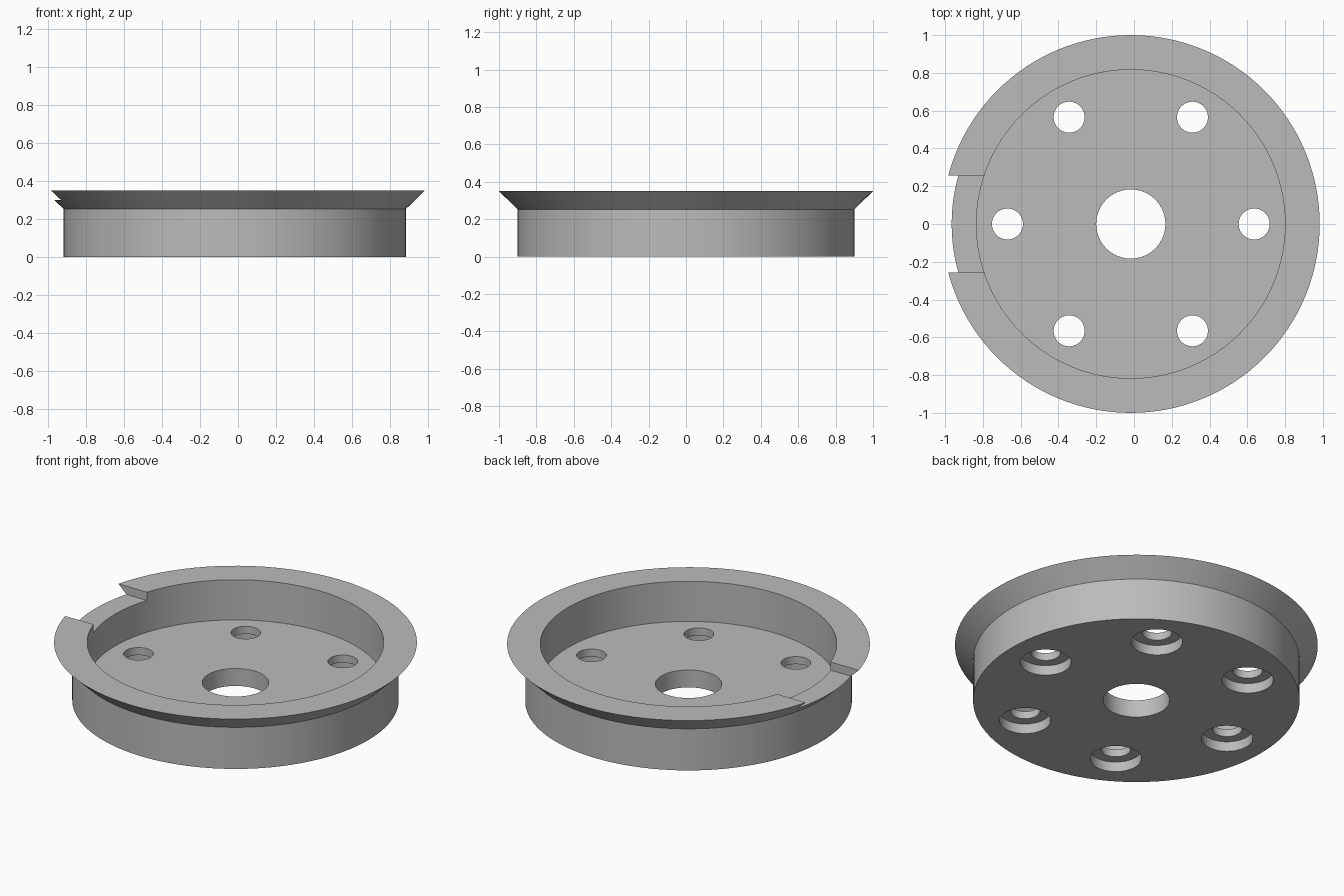
import bpy, bmesh, math
from mathutils import Matrix, Vector

CX = -0.017      # axis of the round body
SEGS = 128

cube = bpy.data.objects.get("Cube")
if cube:
    bpy.data.objects.remove(cube, do_unlink=True)

grey = bpy.data.materials.new("plain grey")
grey.use_nodes = True
colour = (0.5, 0.5, 0.5, 1)
grey.diffuse_color = colour
grey.node_tree.nodes["Principled BSDF"].inputs["Base Color"].default_value = colour


def make_object(name, bm):
    bmesh.ops.recalc_face_normals(bm, faces=bm.faces)
    mesh = bpy.data.meshes.new(name)
    bm.to_mesh(mesh)
    bm.free()
    mesh.materials.append(grey)
    obj = bpy.data.objects.new(name, mesh)
    bpy.context.collection.objects.link(obj)
    return obj


def lathe(name, profile):
    """Spin a closed (radius, height) outline about the body axis."""
    bm = bmesh.new()
    verts = [bm.verts.new((CX + r, 0, z)) for r, z in profile]
    edges = [bm.edges.new((a, b)) for a, b in zip(verts, verts[1:] + verts[:1])]
    bmesh.ops.spin(bm, geom=verts + edges, cent=(CX, 0, 0), axis=(0, 0, 1),
                   angle=math.tau, steps=SEGS, use_merge=True)
    bmesh.ops.remove_doubles(bm, verts=bm.verts, dist=1e-5)
    return make_object(name, bm)


def add_cylinder(bm, centre, radius, low, high):
    place = Matrix.Translation((centre.x, centre.y, (low + high) / 2))
    bmesh.ops.create_cone(bm, cap_ends=True, segments=64, radius1=radius,
                          radius2=radius, depth=high - low, matrix=place)


def cut(body, cutter):
    mod = body.modifiers.new(cutter.name, "BOOLEAN")
    mod.operation = "DIFFERENCE"
    mod.solver = "EXACT"
    mod.object = cutter
    bpy.context.view_layer.objects.active = body
    bpy.ops.object.modifier_apply(modifier=mod.name)
    bpy.data.objects.remove(cutter, do_unlink=True)


# Dish with a central bore, upright wall and flared rim
dish = lathe("flanged_dish", [
    (0.183, 0), (0.9, 0), (0.9, 0.253), (1.0, 0.35),
    (0.817, 0.35), (0.817, 0.106), (0.183, 0.106)])

# Six bolt holes, then their wider recesses underneath
for name, radius, low, high in (("bolt_hole_cutter", 0.082, -0.1, 0.2),
                                ("recess_cutter", 0.141, -0.1, 0.06)):
    bm = bmesh.new()
    for i in range(6):
        a = i * math.tau / 6
        spot = Vector((CX + 0.653 * math.cos(a), 0.653 * math.sin(a)))
        add_cylinder(bm, spot, radius, low, high)
    cut(dish, make_object(name, bm))

# Shallow notch across the rim on the right side
bm = bmesh.new()
bmesh.ops.create_cube(bm, size=1, matrix=Matrix.Translation((-0.9, 0, 0.4))
                      @ Matrix.Diagonal((0.6, 0.512, 0.2, 1)))
cut(dish, make_object("notch_cutter", bm))

# Smooth the round walls, keep the rims crisp
bpy.ops.object.select_all(action="DESELECT")
dish.select_set(True)
bpy.context.view_layer.objects.active = dish
bpy.ops.object.shade_smooth_by_angle(angle=math.radians(30))
